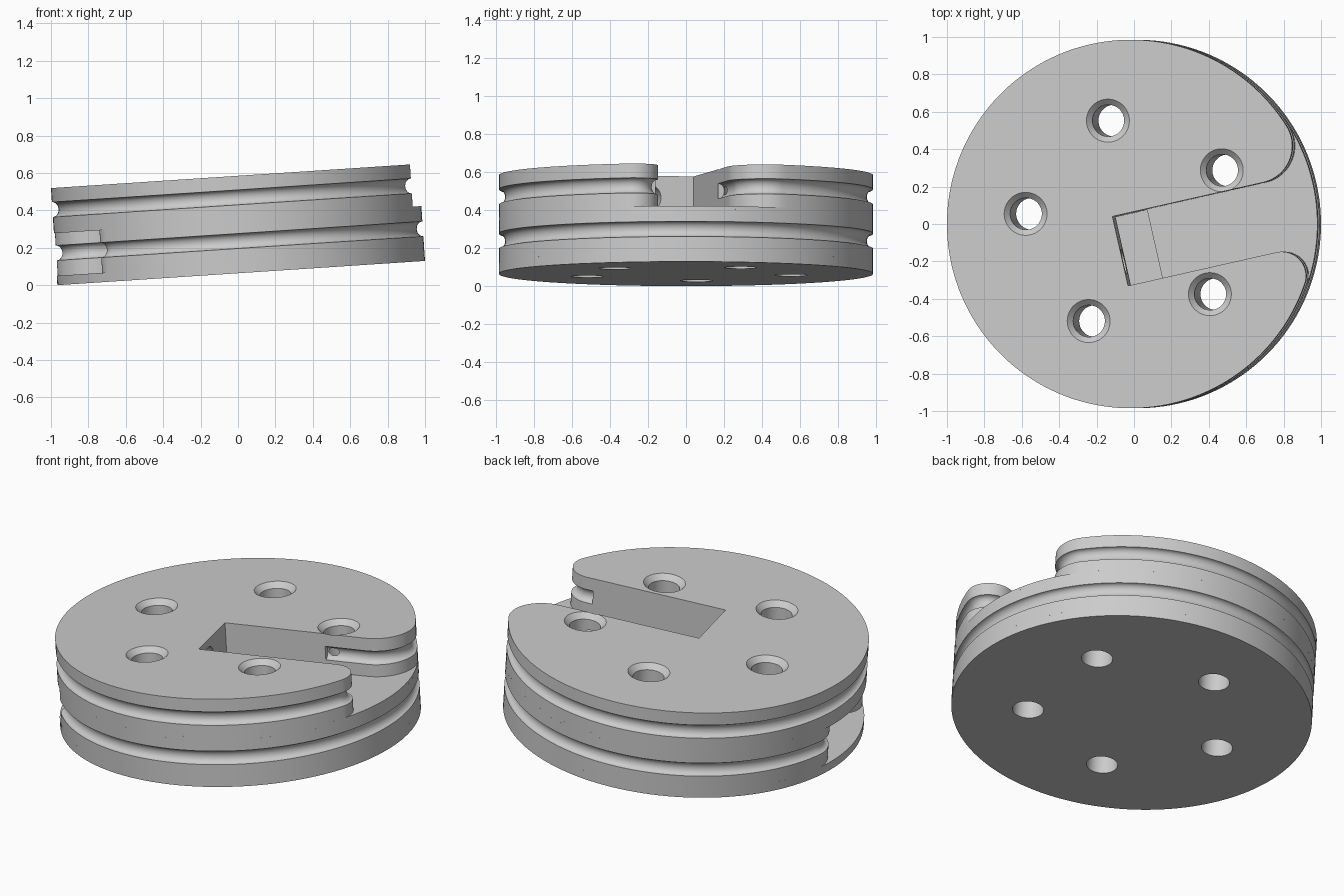
import bpy, bmesh, math
from mathutils import Matrix, Vector

cube = bpy.data.objects.get("Cube")
if cube:
    bpy.data.objects.remove(cube, do_unlink=True)

R = 0.985                       # disc radius
TILT = math.radians(3.77)       # lean of the disc
SLOT_ANGLE = math.radians(12.7)
U_END, V_LOW, V_HIGH = -0.087, -0.319, 0.061    # slot end and side walls
R_BIG, R_SMALL = 0.20, 0.13     # rounded lips at the slot mouth
PLACE = (Matrix.Translation((0.017, 0, R * math.sin(TILT)))
         @ Matrix.Rotation(-TILT, 4, 'Y') @ Matrix.Rotation(SLOT_ANGLE, 4, 'Z'))

metal = bpy.data.materials.new("plain grey")
grey = (0.6, 0.6, 0.6, 1)
metal.diffuse_color = grey
metal.use_nodes = True
metal.node_tree.nodes["Principled BSDF"].inputs["Base Color"].default_value = grey


def arc(cx, cy, r, a0, a1, n):
    return [(cx + r * math.cos(a0 + (a1 - a0) * i / n),
             cy + r * math.sin(a0 + (a1 - a0) * i / n)) for i in range(n + 1)]


def circle(d):
    return arc(0, 0, R - d, 0, 2 * math.pi, 160)[:-1]


def slotted(d, flip=False):
    """Disc outline with a round-lipped slot, inset by d where the groove runs."""
    vb, vs = V_HIGH + R_BIG, V_LOW - R_SMALL
    ub = math.sqrt((R - R_BIG) ** 2 - vb ** 2)
    us = math.sqrt((R - R_SMALL) ** 2 - vs ** 2)
    ab, as_ = math.atan2(vb, ub), math.atan2(vs, us)
    pts = arc(0, 0, R - d, ab, as_ + 2 * math.pi, 140)
    pts += arc(us, vs, R_SMALL - d, as_, math.pi / 2, 24)[1:]
    pts += [(0.69, V_LOW - d), (0.69, V_LOW), (U_END, V_LOW),
            (U_END, V_HIGH), (0.50, V_HIGH), (0.50, V_HIGH + d)]
    pts += arc(ub, vb, R_BIG - d, -math.pi / 2, ab, 28)[:-1]
    if flip:
        pts = [(-x, y) for x, y in reversed(pts)]
    return pts


def make(name, bm):
    bmesh.ops.remove_doubles(bm, verts=bm.verts, dist=1e-5)
    bmesh.ops.recalc_face_normals(bm, faces=bm.faces)
    me = bpy.data.meshes.new(name)
    bm.to_mesh(me)
    bm.free()
    me.materials.append(metal)
    ob = bpy.data.objects.new(name, me)
    bpy.context.collection.objects.link(ob)
    return ob


def loft(name, outline, levels):
    """Stack outlines, one for each (height, inset) level, and cap the ends."""
    bm = bmesh.new()
    rings = [[bm.verts.new((x, y, h)) for x, y in outline(d)] for h, d in levels]
    n = len(rings[0])
    for lo, hi in zip(rings, rings[1:]):
        for i in range(n):
            j = (i + 1) % n
            bm.faces.new((lo[i], lo[j], hi[j], hi[i]))
    bm.faces.new(rings[0][::-1])
    bm.faces.new(rings[-1])
    return make(name, bm)


def grooved(h0, h1, mid, half=0.04, depth=0.033, n=12):
    """Levels for a wall with a round groove centred on height mid."""
    angles = [math.pi * i / n for i in range(n + 1)]
    groove = [(mid - half * math.cos(a), depth * math.sin(a)) for a in angles]
    groove[0], groove[-1] = (mid - half, 0), (mid + half, 0)
    return [(h0, 0)] + groove + [(h1, 0)]


# Cutters: five countersunk bolt holes, the window between slots, two blind bores
bm = bmesh.new()
for k in range(5):
    a = math.radians(17.8 + 72 * k)
    cx, cy = 0.566 * math.cos(a), 0.566 * math.sin(a)
    rings = [[bm.verts.new((x, y, h)) for x, y in arc(cx, cy, r, 0, 2 * math.pi, 48)[:-1]]
             for h, r in [(-0.1, 0.085), (0.49, 0.085), (0.53, 0.125)]]
    for lo, hi in zip(rings, rings[1:]):
        for i in range(48):
            j = (i + 1) % 48
            bm.faces.new((lo[i], lo[j], hi[j], hi[i]))
    bm.faces.new(rings[0][::-1])
    bm.faces.new(rings[-1])
bolt_cutter = make("bolt_hole_cutter", bm)

bm = bmesh.new()
size = Matrix.Diagonal((-2 * U_END, V_HIGH - V_LOW, 0.2, 1))
bmesh.ops.create_cube(bm, size=1, matrix=Matrix.Translation((0, (V_LOW + V_HIGH) / 2, 0.286)) @ size)
window_cutter = make("window_cutter", bm)


def bore(name, side, h):
    bm = bmesh.new()
    m = Matrix.Translation((side * 0.185, -0.185, h)) @ Matrix.Rotation(math.pi / 2, 4, 'Y')
    bmesh.ops.create_cone(bm, cap_ends=True, segments=40, radius1=0.07, radius2=0.07,
                          depth=0.3, matrix=m)
    return make(name, bm)


upper_bore = bore("upper_bore_cutter", -1, 0.405)
lower_bore = bore("lower_bore_cutter", 1, 0.168)
cutters = [bolt_cutter, window_cutter, upper_bore, lower_bore]
for c in cutters:
    c.hide_render = True

# Disc layers from bottom to top
parts = [
    (loft("base_flange", circle, [(0, 0), (0.05, 0)]), [bolt_cutter]),
    (loft("lower_grooved_layer", lambda d: slotted(d, True), grooved(0.05, 0.278, 0.172)),
     [bolt_cutter, lower_bore]),
    (loft("middle_plate", circle, [(0.278, 0), (0.294, 0)]), [bolt_cutter, window_cutter]),
    (loft("upper_grooved_layer", slotted, grooved(0.294, 0.52, 0.405)),
     [bolt_cutter, upper_bore]),
]
for ob, tools in parts:
    for t in tools:
        mod = ob.modifiers.new(t.name, 'BOOLEAN')
        mod.operation = 'DIFFERENCE'
        mod.solver = 'EXACT'
        mod.object = t

# Bake the cuts, then shade and tilt each layer
bpy.context.view_layer.update()
deps = bpy.context.evaluated_depsgraph_get()
baked = [bpy.data.meshes.new_from_object(ob.evaluated_get(deps)) for ob, _ in parts]
for (ob, _), me in zip(parts, baked):
    ob.modifiers.clear()
    ob.data = me
    me.name = ob.name
    me.transform(PLACE)
    me.shade_smooth()
    me.set_sharp_from_angle(angle=math.radians(30))
for c in cutters:
    bpy.data.objects.remove(c, do_unlink=True)
